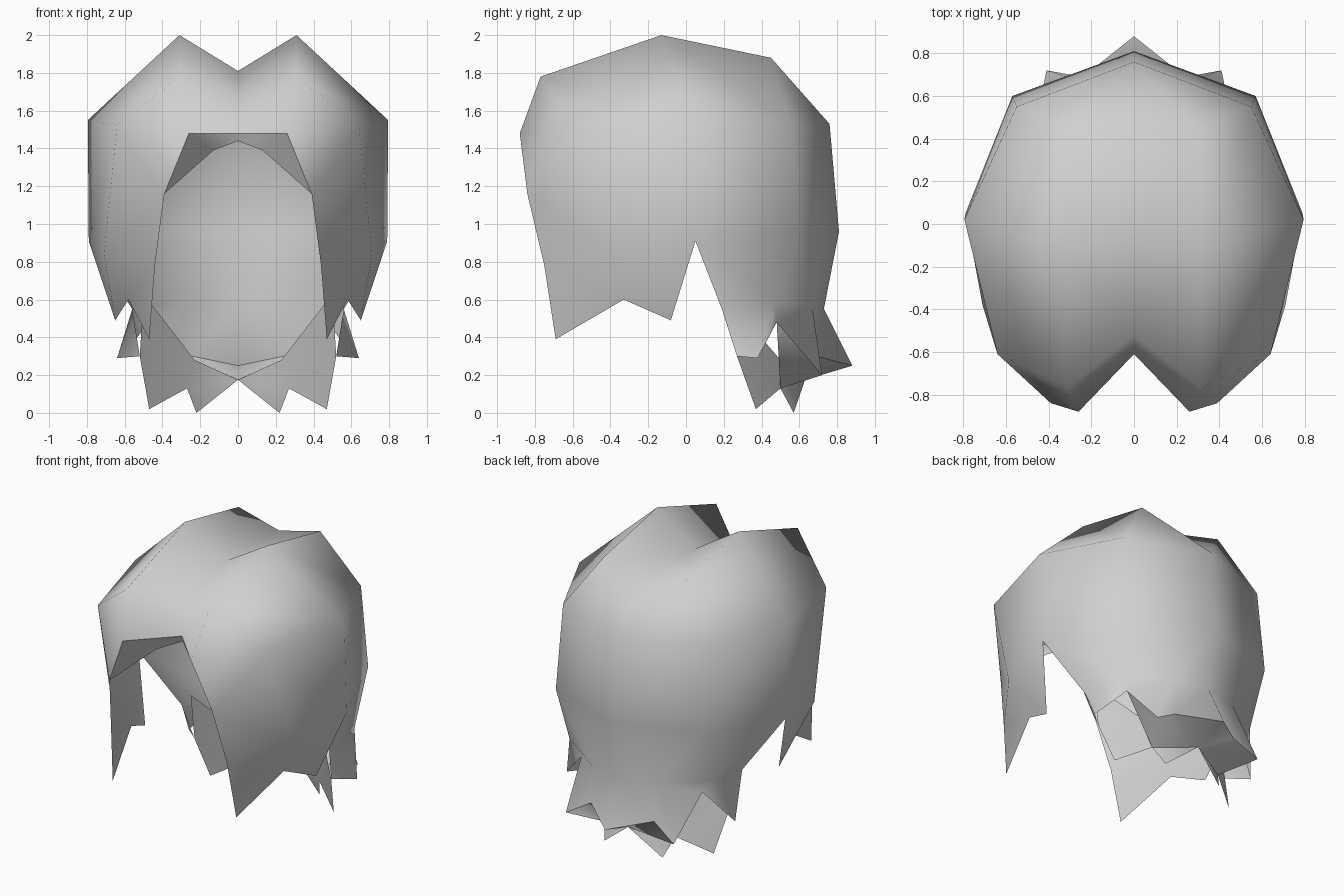
import bpy
import bmesh
from mathutils import Vector

# Remove the default cube only
cube = bpy.data.objects.get("Cube")
if cube:
    bpy.data.objects.remove(cube, do_unlink=True)

# Single hair colour
hair = bpy.data.materials.new("hair_grey")
hair.use_nodes = True
GREY = (0.63, 0.63, 0.63, 1)
hair.diffuse_color = GREY
hair.node_tree.nodes["Principled BSDF"].inputs["Base Color"].default_value = GREY

centre = Vector((0, 0, 1))


def half_shell(name, points, faces):
    """Build the +x half from named points, then mirror it across x = 0."""
    bm = bmesh.new()
    verts = {key: bm.verts.new(co) for key, co in points.items()}
    for face in faces:
        bm.faces.new([verts[key] for key in face.split()])
    bmesh.ops.recalc_face_normals(bm, faces=bm.faces)
    # Keep the shell facing outward from the middle of the head
    outward = sum(f.normal.dot(f.calc_center_median() - centre) for f in bm.faces)
    if outward < 0:
        bmesh.ops.reverse_faces(bm, faces=bm.faces)
    mesh = bpy.data.meshes.new(name)
    bm.to_mesh(mesh)
    bm.free()
    mesh.materials.append(hair)
    obj = bpy.data.objects.new(name, mesh)
    bpy.context.collection.objects.link(obj)
    mirror = obj.modifiers.new("mirror", "MIRROR")
    mirror.use_clip = True
    mirror.merge_threshold = 0.002
    mesh.shade_smooth()


# Parting groove, from the fringe over the crown to the nape
shell = {
    "part_fringe": (0, -.61, 1.48), "part_front": (0, -.52, 1.68),
    "part_top": (0, -.1, 1.81), "part_crown": (0, .45, 1.8),
    "part_back": (0, .76, 1.53), "part_low": (0, .81, .96),
    "part_nape": (0, .73, .55),
}
# Ridge beside the parting
shell.update({
    "ridge_fringe": (.26, -.88, 1.48), "ridge_front": (.31, -.77, 1.78),
    "ridge_top": (.31, -.13, 2), "ridge_crown": (.31, .45, 1.88),
    "ridge_nape": (.25, .67, .55),
})
# Side of the head and the front curtain of hair
shell.update({
    "temple": (.39, -.84, 1.16), "cheek": (.44, -.75, .78),
    "brow": (.64, -.61, 1.52), "side": (.795, .02, 1.55),
    "back_side": (.55, .55, 1.53), "back_low": (.57, .6, .96),
    "lock_tip": (.47, -.69, .39), "lock_notch": (.58, -.33, .6),
    "lock_fold": (.71, -.38, .84), "side_tip": (.65, -.08, .49),
    "ear_gap": (.79, .05, .91),
    "behind_ear": (.56, .19, .55), "nape_side": (.55, .48, .58),
})
# Outer strands flicking out at the nape
shell.update({
    "ear_inner": (.52, .27, .3), "ear_tip": (.64, .38, .29),
    "flick_side": (.46, .48, .48), "flick_tip": (.41, .72, .2),
    "flick_notch": (.24, .69, .3), "tail_tip": (0, .88, .25),
})
half_shell("hair_shell", shell, [
    "part_fringe ridge_fringe ridge_front part_front",
    "part_front ridge_front ridge_top part_top",
    "part_top ridge_top ridge_crown part_crown",
    "part_crown ridge_crown part_back",
    "ridge_fringe temple brow ridge_front",
    "ridge_front brow side ridge_top",
    "ridge_top side back_side ridge_crown",
    "ridge_crown back_side part_back",
    "temple cheek lock_fold brow",
    "brow lock_fold ear_gap side",
    "cheek lock_tip lock_notch lock_fold",
    "lock_fold lock_notch side_tip ear_gap",
    "side ear_gap back_low back_side",
    "back_side back_low part_low part_back",
    "ear_gap behind_ear nape_side back_low",
    "back_low nape_side ridge_nape part_low",
    "part_low ridge_nape part_nape",
    "behind_ear ear_inner ear_tip nape_side",
    "nape_side ear_tip flick_side",
    "nape_side flick_side flick_tip ridge_nape",
    "ridge_nape flick_tip flick_notch",
    "part_nape ridge_nape flick_notch tail_tip",
])

# Folded lip under the fringe
half_shell("fringe_lip", {
    "mid": (0, -.61, 1.48), "peak": (.26, -.88, 1.48),
    "temple": (.39, -.84, 1.16), "inner": (.13, -.7, 1.39),
    "inner_mid": (0, -.6, 1.44),
}, ["mid peak inner inner_mid", "peak temple inner"])

# Inner strands tucked under the nape, and the undersides of the flicks
under = {key: shell[key] for key in (
    "ear_inner", "flick_side", "flick_tip", "flick_notch", "tail_tip")}
under.update({
    "top": (.5, .2, .63), "bend": (.23, .5, .28), "mid": (0, .63, .175),
    "outer_tip": (.47, .37, .02), "notch": (.27, .5, .13),
    "inner_tip": (.22, .57, 0),
})
half_shell("under_strands", under, [
    "top ear_inner bend", "ear_inner outer_tip notch bend",
    "bend notch mid", "notch inner_tip mid",
])
half_shell("flick_undersides", {
    key: under[key] for key in (
        "flick_side", "flick_tip", "flick_notch", "tail_tip", "notch", "mid")
}, [
    "flick_side flick_tip notch", "flick_tip flick_notch mid notch",
    "flick_notch tail_tip mid",
])
